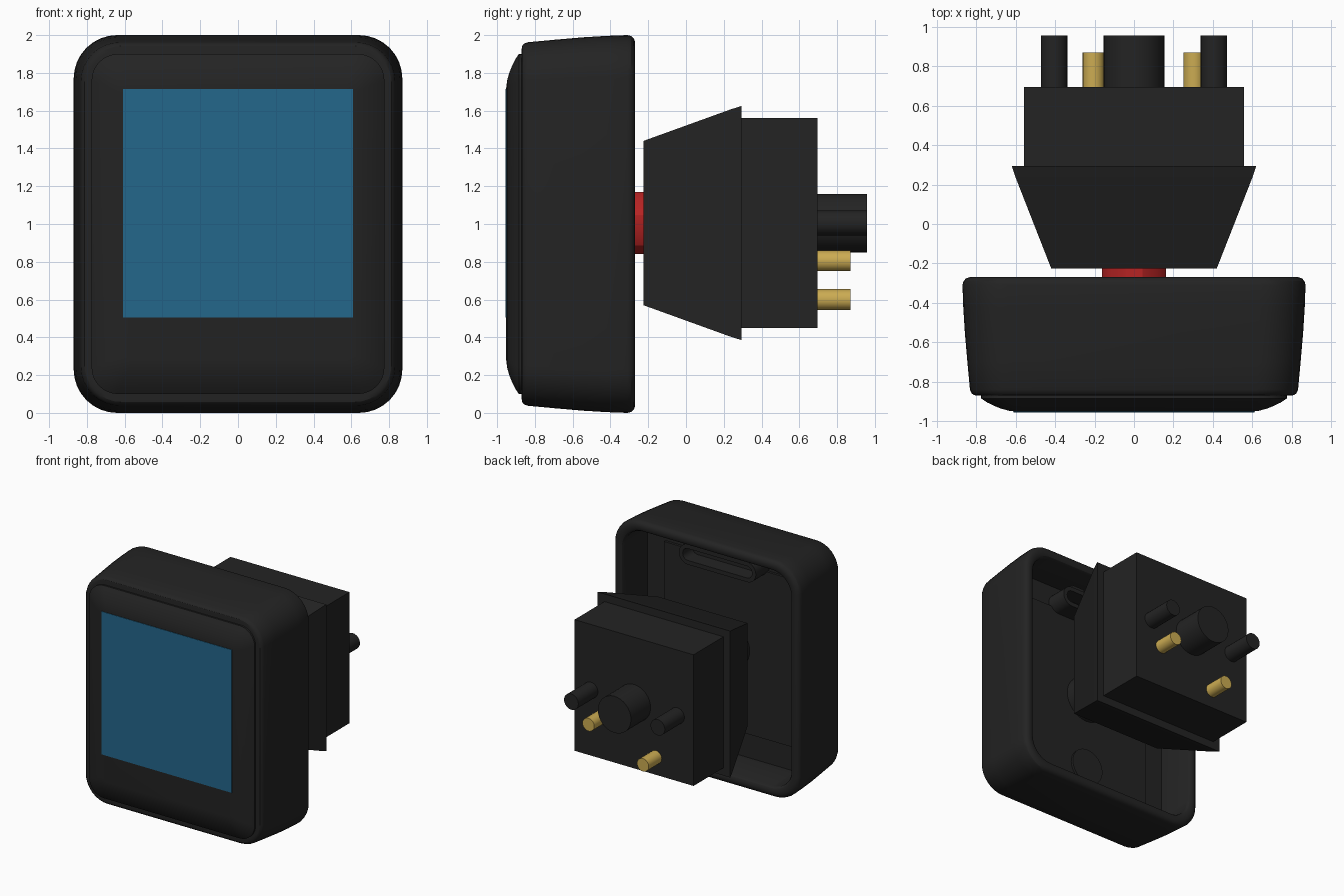
import bpy, bmesh, math
from mathutils import Matrix, Vector

cube = bpy.data.objects.get("Cube")
if cube:
    bpy.data.objects.remove(cube, do_unlink=True)


def material(name, rgb):
    m = bpy.data.materials.new(name)
    m.use_nodes = True
    m.diffuse_color = (*rgb, 1)
    bsdf = next(n for n in m.node_tree.nodes if n.type == 'BSDF_PRINCIPLED')
    bsdf.inputs["Base Color"].default_value = (*rgb, 1)
    return m


BLACK = material("black_plastic", (0.017, 0.017, 0.017))
BLUE = material("screen_blue", (0.017, 0.135, 0.26))
RED = material("stem_red", (0.47, 0.017, 0.017))
GOLD = material("contact_gold", (0.60, 0.41, 0.085))


def finish(name, bm, mat, smooth=True):
    bmesh.ops.recalc_face_normals(bm, faces=bm.faces[:])
    me = bpy.data.meshes.new(name)
    bm.to_mesh(me)
    bm.free()
    ob = bpy.data.objects.new(name, me)
    bpy.context.collection.objects.link(ob)
    me.materials.append(mat)
    if smooth:
        bpy.ops.object.select_all(action='DESELECT')
        ob.select_set(True)
        bpy.context.view_layer.objects.active = ob
        bpy.ops.object.shade_smooth_by_angle(angle=math.radians(30))
    return ob


def rounded_rect(w, h, r, seg=8):
    """Outline points (x, z) of a rounded rectangle with half sizes w, h."""
    if r <= 0:
        return [(w, h), (-w, h), (-w, -h), (w, -h)]
    pts = []
    for i, (sx, sz) in enumerate([(1, 1), (-1, 1), (-1, -1), (1, -1)]):
        for k in range(seg + 1):
            a = math.pi / 2 * (i + k / seg)
            pts.append((sx * (w - r) + r * math.cos(a), sz * (h - r) + r * math.sin(a)))
    return pts


def loft(name, rings, mat, cx=0, cz=1, smooth=True):
    """Join rounded rectangles (y, half width, half height, radius) and cap both ends."""
    bm = bmesh.new()
    loops = [[bm.verts.new((cx + x, y, cz + z)) for x, z in rounded_rect(w, h, r)]
             for y, w, h, r in rings]
    for a, b in zip(loops, loops[1:]):
        n = len(a)
        for i in range(n):
            bm.faces.new((a[i], a[(i + 1) % n], b[(i + 1) % n], b[i]))
    bm.faces.new(loops[0])
    bm.faces.new(loops[-1])
    return finish(name, bm, mat, smooth)


def cylinder(name, x, z, r, y0, y1, mat, sides=32, turn=0.0):
    bm = bmesh.new()
    bmesh.ops.create_cone(bm, cap_ends=True, segments=sides, radius1=r, radius2=r, depth=y1 - y0)
    m = (Matrix.Translation(Vector((x, (y0 + y1) / 2, z)))
         @ Matrix.Rotation(math.pi / 2, 4, 'X') @ Matrix.Rotation(turn, 4, 'Z'))
    bm.transform(m)
    return finish(name, bm, mat)


def inset_rings(w, h, r, steps):
    return [(y, w - d, h - d, r - d * 0.6) for y, d in steps]


# Keycap shell: rounded outer wall, rolled rim, hollow open back
outer = inset_rings(0.87, 1.0, 0.23, [
    (-0.87, 0.075), (-0.868, 0.058), (-0.858, 0.046), (-0.84, 0.038), (-0.70, 0.025),
    (-0.55, 0.012), (-0.42, 0.004), (-0.31, 0.0), (-0.29, 0.005), (-0.276, 0.018),
    (-0.27, 0.035), (-0.27, 0.06), (-0.278, 0.075), (-0.295, 0.085), (-0.60, 0.09)])
loft("keycap_shell", outer, BLACK)

# Domed front glass
glass = inset_rings(0.775, 0.9, 0.14, [
    (-0.86, 0.0), (-0.885, 0.0), (-0.905, 0.03), (-0.922, 0.065),
    (-0.936, 0.10), (-0.947, 0.14), (-0.952, 0.18)])
loft("front_glass", glass, BLACK)

# Display plate
loft("screen", [(-0.956, 0.61, 0.605, 0), (-0.949, 0.61, 0.605, 0)], BLUE, cz=1.11, smooth=False)

# Details inside the keycap
loft("inner_panel", [(-0.605, 0.61, 0.71, 0), (-0.58, 0.61, 0.71, 0)], BLACK, cz=1.01, smooth=False)
cylinder("stem_socket", 0, 1.005, 0.19, -0.60, -0.50, BLACK)
cylinder("lower_boss", 0, 0.40, 0.15, -0.60, -0.56, BLACK)
loft("port_frame", [(-0.60, 0.36, 0.085, 0.084), (-0.42, 0.36, 0.085, 0.084),
                    (-0.42, 0.325, 0.05, 0.049), (-0.55, 0.325, 0.05, 0.049)], BLACK, cz=1.76)
for i in (-1, 0, 1):
    loft(f"port_tab_{i + 2}", [(-0.60, 0.06, 0.02, 0), (-0.44, 0.06, 0.02, 0)],
         BLACK, cx=i * 0.2, cz=1.86, smooth=False)

# Switch stem and body
cylinder("switch_stem", 0, 1.005, 0.169, -0.54, -0.215, RED, sides=12, turn=math.radians(15))
loft("switch_upper_housing", [(-0.225, 0.42, 0.435, 0), (0.24, 0.602, 0.603, 0),
                              (0.295, 0.62, 0.62, 0)], BLACK, cz=1.005, smooth=False)
loft("switch_lower_housing", [(0.28, 0.557, 0.555, 0), (0.695, 0.557, 0.555, 0)],
     BLACK, cz=1.005, smooth=False)

# Mounting posts and contact pins
cylinder("centre_post", 0, 1.005, 0.155, 0.68, 0.957, BLACK)
for side, x in (("left", 0.405), ("right", -0.405)):
    cylinder(f"{side}_post", x, 1.005, 0.067, 0.68, 0.957, BLACK, sides=24)
for side, x, z in (("left", 0.305, 0.805), ("right", -0.205, 0.60)):
    cylinder(f"{side}_contact_pin", x, z, 0.055, 0.68, 0.87, GOLD, sides=24)
